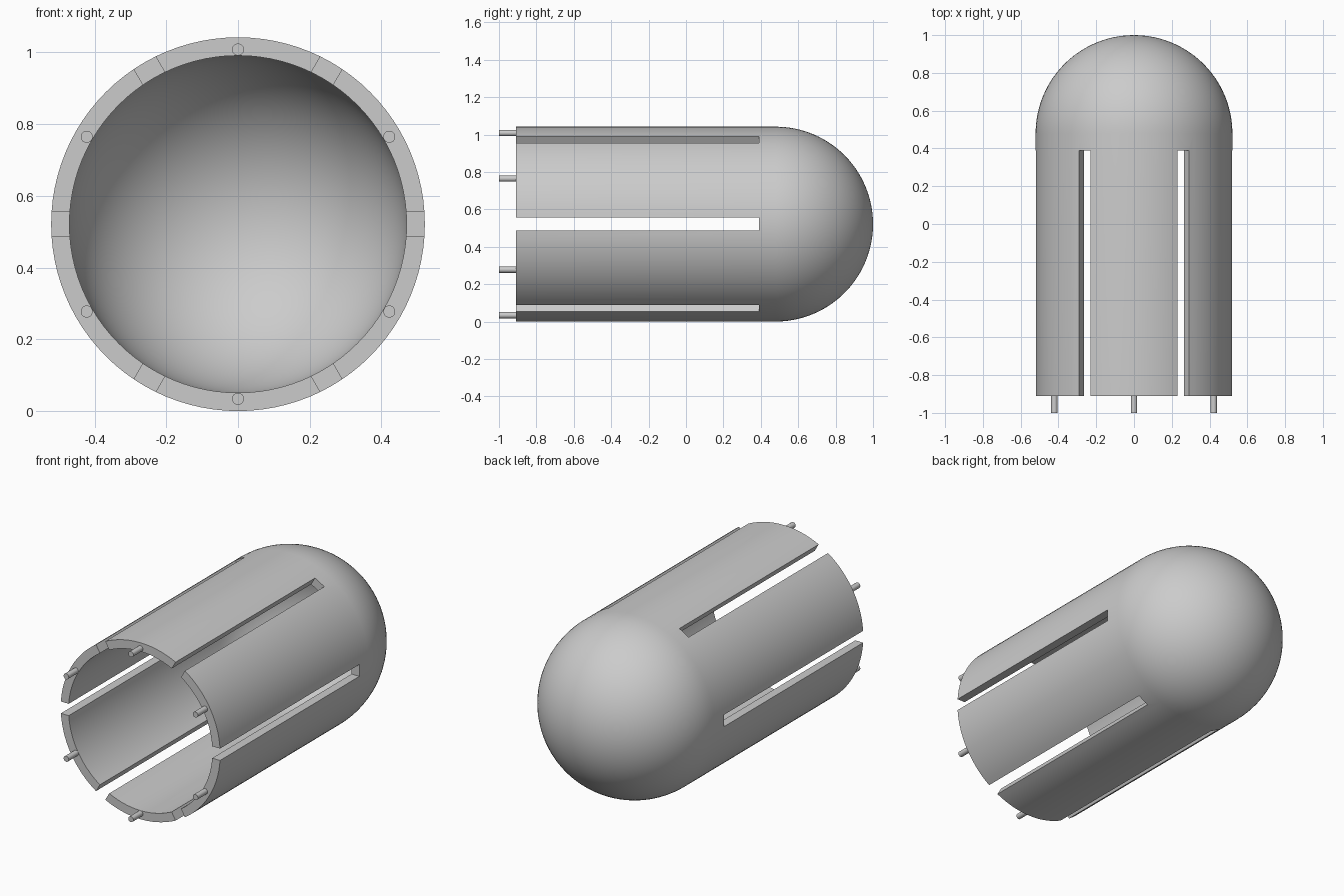
import bpy, bmesh
from math import sin, cos, pi, radians
from mathutils import Matrix, Vector

cube = bpy.data.objects.get("Cube")
if cube:
    bpy.data.objects.remove(cube, do_unlink=True)

R_OUT, R_IN = 0.521, 0.47
FRONT, DOME_Y, SLOT_END = -0.91, 0.479, 0.39
AXIS = Vector((0, 0, R_OUT))

grey = bpy.data.materials.new("plain grey")
grey.use_nodes = True
grey.diffuse_color = (0.6, 0.6, 0.6, 1)
grey.node_tree.nodes["Principled BSDF"].inputs["Base Color"].default_value = (0.6, 0.6, 0.6, 1)


def add_object(name, bm):
    bmesh.ops.recalc_face_normals(bm, faces=bm.faces)
    mesh = bpy.data.meshes.new(name)
    bm.to_mesh(mesh)
    bm.free()
    mesh.materials.append(grey)
    obj = bpy.data.objects.new(name, mesh)
    bpy.context.collection.objects.link(obj)
    return obj


def smooth(obj):
    bpy.ops.object.select_all(action="DESELECT")
    obj.select_set(True)
    bpy.context.view_layer.objects.active = obj
    bpy.ops.object.shade_smooth_by_angle(angle=radians(30))


def dome_arc(radius, steps=24):
    arc = [(radius * cos(i * pi / 2 / steps), DOME_Y + radius * sin(i * pi / 2 / steps))
           for i in range(steps)]
    return arc + [(0, DOME_Y + radius)]


# Hollow barrel with a rounded end, revolved around the long axis
profile = [(R_OUT, FRONT)] + dome_arc(R_OUT)
inner = [(R_IN, FRONT)] + dome_arc(R_IN)
bm = bmesh.new()
outer_verts = [bm.verts.new(AXIS + Vector((r, y, 0))) for r, y in profile]
inner_verts = [bm.verts.new(AXIS + Vector((r, y, 0))) for r, y in inner]
edges = [bm.edges.new(pair) for chain in (outer_verts, inner_verts)
         for pair in zip(chain, chain[1:])]
edges.append(bm.edges.new((outer_verts[0], inner_verts[0])))
bmesh.ops.spin(bm, geom=outer_verts + inner_verts + edges, cent=AXIS, axis=(0, 1, 0),
               angle=2 * pi, steps=96, use_merge=False)
bmesh.ops.remove_doubles(bm, verts=bm.verts, dist=0.0001)
barrel = add_object("slotted_barrel", bm)

# Three flat bars cut six evenly spaced slots
for i in range(3):
    bm = bmesh.new()
    bmesh.ops.create_cube(bm, size=1)
    length = SLOT_END - FRONT + 0.1
    bmesh.ops.scale(bm, vec=(1.4, length, 0.07), verts=bm.verts)
    bmesh.ops.translate(bm, vec=(0, SLOT_END - length / 2, 0), verts=bm.verts)
    bmesh.ops.transform(bm, matrix=Matrix.Translation(AXIS) @ Matrix.Rotation(i * pi / 3, 4, "Y"),
                        verts=bm.verts)
    cutter = add_object(f"slot_cutter_{i + 1}", bm)
    cutter.hide_render = True
    bpy.ops.object.select_all(action="DESELECT")
    bpy.context.view_layer.objects.active = barrel
    mod = barrel.modifiers.new("slot", "BOOLEAN")
    mod.operation, mod.solver, mod.object = "DIFFERENCE", "EXACT", cutter
    bpy.ops.object.modifier_apply(modifier=mod.name)
    bpy.data.objects.remove(cutter, do_unlink=True)
smooth(barrel)

# One locating pin at the middle of each stave
for i in range(6):
    angle = radians(30 + 60 * i)
    centre = AXIS + Vector((0.487 * cos(angle), -0.945, 0.487 * sin(angle)))
    bm = bmesh.new()
    bmesh.ops.create_cone(bm, cap_ends=True, segments=24, radius1=0.0167, radius2=0.0167,
                          depth=0.11,
                          matrix=Matrix.Translation(centre) @ Matrix.Rotation(pi / 2, 4, "X"))
    smooth(add_object(f"locating_pin_{i + 1}", bm))
